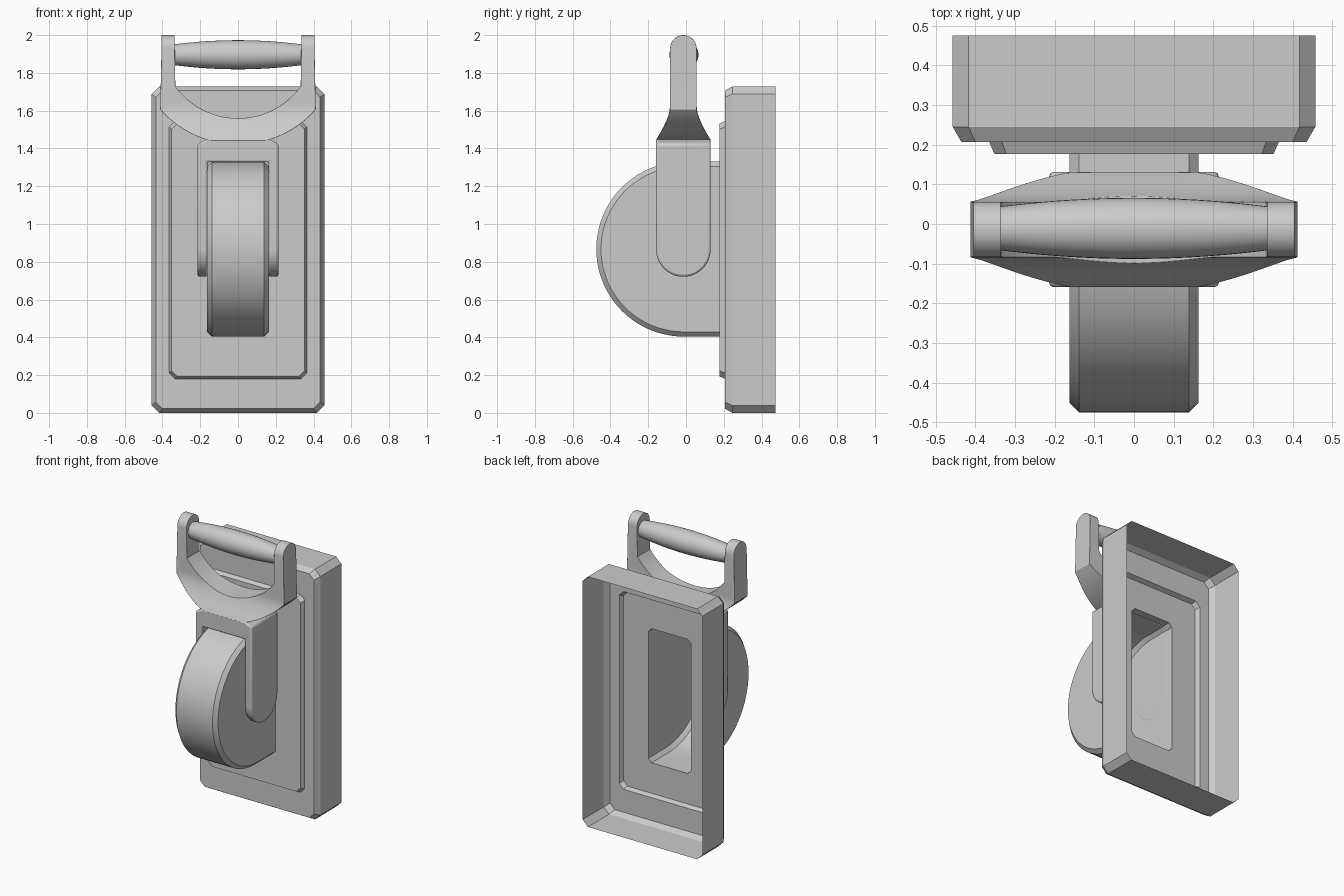
import bpy, bmesh
from math import sin, cos, pi, radians, sqrt

if "Cube" in bpy.data.objects:
    bpy.data.objects.remove(bpy.data.objects["Cube"])

CY = -0.014          # y centre of the fork and handle


def make(name, build, smooth=None, bevel=0):
    bm = bmesh.new()
    build(bm)
    bmesh.ops.remove_doubles(bm, verts=bm.verts, dist=1e-5)
    bmesh.ops.recalc_face_normals(bm, faces=bm.faces)
    me = bpy.data.meshes.new(name)
    bm.to_mesh(me)
    bm.free()
    ob = bpy.data.objects.new(name, me)
    bpy.context.collection.objects.link(ob)
    if smooth:
        bpy.ops.object.select_all(action='DESELECT')
        ob.select_set(True)
        bpy.context.view_layer.objects.active = ob
        bpy.ops.object.shade_smooth_by_angle(angle=radians(smooth))
    if bevel:
        add_bevel(ob, bevel)
    return ob


def add_bevel(ob, width):
    m = ob.modifiers.new("bevel", 'BEVEL')
    m.width, m.segments, m.limit_method = width, 2, 'ANGLE'
    m.angle_limit = radians(40)


def bridge(bm, rings, closed=True):
    """Quads between successive rings of points; returns the vertex rings."""
    vr = [[bm.verts.new(p) for p in r] for r in rings]
    n = len(vr[0])
    for a, b in zip(vr, vr[1:]):
        for i in range(n if closed else n - 1):
            j = (i + 1) % n
            bm.faces.new((a[i], a[j], b[j], b[i]))
    return vr


def prism(bm, ring_a, ring_b):
    a, b = bridge(bm, [ring_a, ring_b])
    bm.faces.new(a)
    bm.faces.new(b)


# Open-backed housing with raised panel and an opening into the wheel cover
def octagon(hx, z0, z1, c, y):
    return [(hx, y, z0 + c), (hx, y, z1 - c), (hx - c, y, z1), (c - hx, y, z1),
            (-hx, y, z1 - c), (-hx, y, z0 + c), (c - hx, y, z0), (hx - c, y, z0)]


make("housing", lambda bm: bridge(bm, [
    octagon(.457, 0, 1.728, .04, .475),
    octagon(.457, 0, 1.728, .04, .245),
    octagon(.435, .022, 1.706, .035, .207),
    octagon(.365, .18, 1.545, .032, .207),
    octagon(.352, .193, 1.532, .03, .177),
    octagon(.163, .404, 1.33, .025, .177)]))


# Hollow wheel cover: half disc running straight back into the panel
def cover(bm):
    zc, r, yc = .867, .463, -.012

    def path(x, rad):
        arc = [pi / 2 + pi * i / 40 for i in range(41)]
        return ([(x, .177, zc + rad)]
                + [(x, yc + rad * cos(a), zc + rad * sin(a)) for a in arc]
                + [(x, .177, zc - rad)])
    rings = bridge(bm, [path(-.163, r - .025), path(-.138, r),
                        path(.138, r), path(.163, r - .025)], closed=False)
    bm.faces.new(rings[0])
    bm.faces.new(rings[-1])


make("wheel_cover", cover, smooth=30)


# Fork: U profile from the front, trimmed to a round-ended side profile
def fork_u(bm):
    half = [(.165, 1.45), (.214, 1.425), (.214, .6), (.162, .6), (.162, 1.328)]
    pts = half + [(-x, z) for x, z in reversed(half)]
    prism(bm, [(x, -.4, z) for x, z in pts], [(x, .4, z) for x, z in pts])


def fork_side(bm):
    r, zc = .145, .866
    pts = [(CY + r * cos(a), zc + r * sin(a))
           for a in [pi + pi * i / 24 for i in range(25)]]
    pts += [(CY + r, 1.6), (CY - r, 1.6)]
    prism(bm, [(-.5, y, z) for y, z in pts], [(.5, y, z) for y, z in pts])


cutter = make("fork_trim", fork_side)
cutter.hide_render = True
cutter.hide_set(True)
fork = make("fork", fork_u)
mod = fork.modifiers.new("trim", 'BOOLEAN')
mod.operation, mod.object, mod.solver = 'INTERSECT', cutter, 'EXACT'
dg = bpy.context.evaluated_depsgraph_get()
mesh = bpy.data.meshes.new_from_object(fork.evaluated_get(dg))
fork.modifiers.clear()
fork.data = mesh
bpy.data.objects.remove(cutter)
add_bevel(fork, .011)
bpy.ops.object.select_all(action='DESELECT')
fork.select_set(True)
bpy.context.view_layer.objects.active = fork
bpy.ops.object.shade_smooth_by_angle(angle=radians(30))


# Yoke: curved base rising into two arms, depth depends only on height
def half_depth(z):
    if z > 1.93:
        return sqrt(max(0, .07 ** 2 - (z - 1.93) ** 2))
    t = min(1, max(0, (1.61 - z) / .165))
    return .07 + .075 * t ** 1.4


def yoke(bm):
    zc, pairs = 1.97, []                     # (outer point, inner point)
    for i in range(9):                       # rounded arm tops
        z = 1.93 + .07 * cos(pi / 2 * i / 8)
        pairs.append(((.405, z), (.335, z)))
    for i in range(17):                      # concentric arcs
        t = 1 - i / 16
        ao, ai = radians(48.5) * t, radians(54) * t
        pairs.append(((.55 * sin(ao), max(zc - .55 * cos(ao), 1.44)),
                      (.41 * sin(ai), zc - .41 * cos(ai))))
    pairs += [((-o[0], o[1]), (-p[0], p[1])) for o, p in reversed(pairs[:-1])]
    n, rings = 6, []
    for o, p in pairs:
        line = [(o[0] + (p[0] - o[0]) * k / n, o[1] + (p[1] - o[1]) * k / n)
                for k in range(n + 1)]
        rings.append([(x, CY - half_depth(z), z) for x, z in line]
                     + [(x, CY + half_depth(z), z) for x, z in reversed(line)])
    bridge(bm, rings)


make("handle_yoke", yoke, smooth=35, bevel=.008)


# Barrel-shaped grip between the arms
def grip(bm):
    xs = [-.345 + .69 * i / 20 for i in range(21)]
    rings = []
    for x in xs:
        r = .054 + .023 * (1 - (x / .345) ** 2)
        rings.append([(x, CY + .003 + r * cos(2 * pi * k / 32),
                       1.896 + r * sin(2 * pi * k / 32)) for k in range(32)])
    v = bridge(bm, rings)
    bm.faces.new(v[0])
    bm.faces.new(v[-1])


make("grip", grip, smooth=30)
